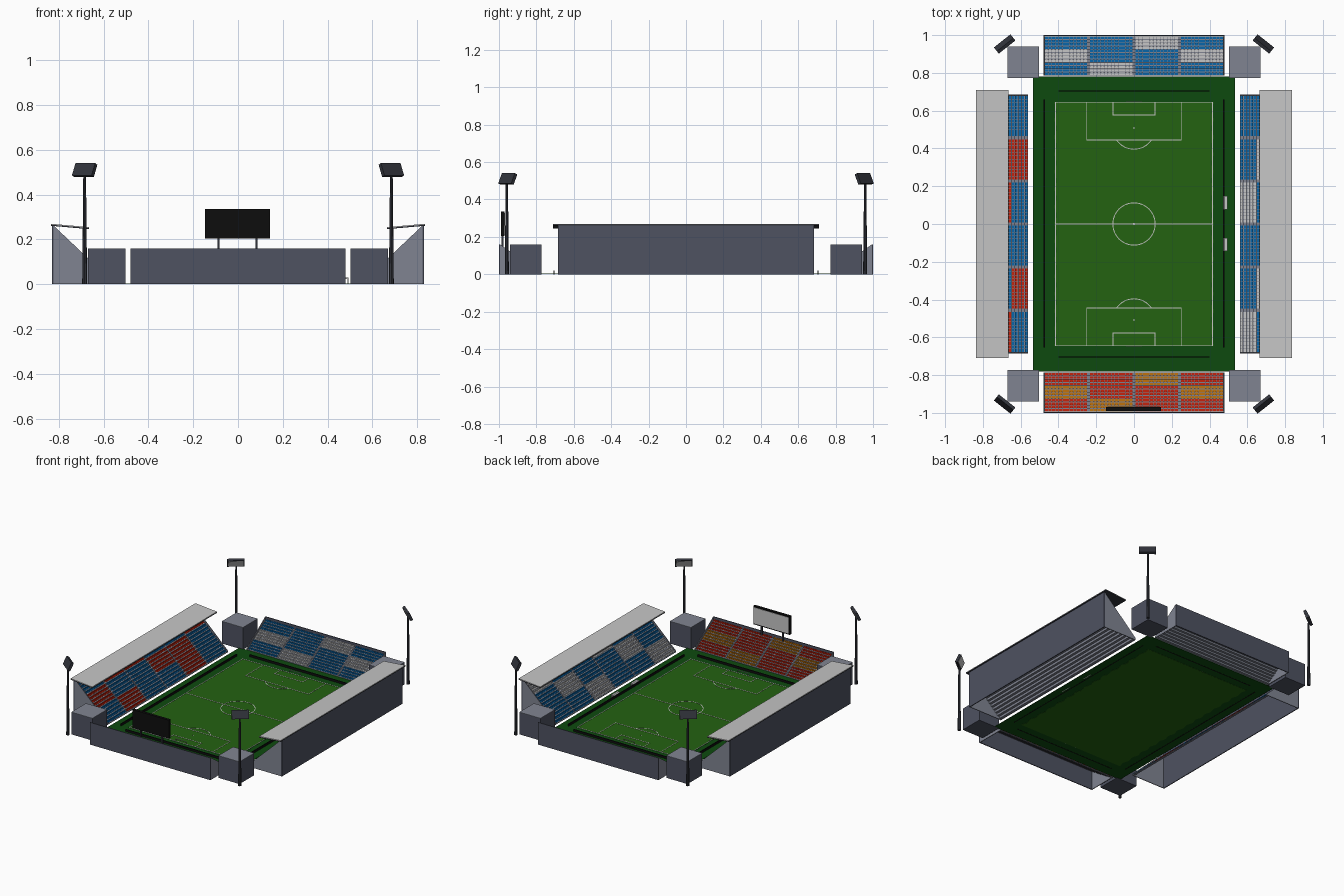
import bpy, bmesh, math
from mathutils import Matrix, Vector

if "Cube" in bpy.data.objects:
    bpy.data.objects.remove(bpy.data.objects["Cube"])

# ---- materials (sRGB 0-255 turned into linear) ----
COLORS = {
    "slate wall": (78, 82, 97), "light concrete": (128, 132, 145),
    "dark steel": (50, 52, 60), "pale grey": (198, 198, 198), "black": (13, 13, 13),
    "blue": (8, 102, 170), "red": (198, 34, 12), "orange": (192, 114, 12),
    "dark green": (13, 74, 15), "grass green": (35, 98, 17),
}
NAMES = list(COLORS)


def linear(c):
    c /= 255
    return c / 12.92 if c <= 0.04045 else ((c + 0.055) / 1.055) ** 2.4


MATS = []
for n, rgb in COLORS.items():
    m = bpy.data.materials.new(n)
    m.diffuse_color = (*[linear(c) for c in rgb], 1)
    m.use_nodes = True
    m.node_tree.nodes["Principled BSDF"].inputs["Base Color"].default_value = m.diffuse_color
    MATS.append(m)
I3 = Matrix.Identity(4)


class Part:
    """Collects solids in one mesh and turns them into a named object."""

    def __init__(self, name, matrix=I3):
        self.name, self.bm, self.mx, self.used = name, bmesh.new(), matrix, []

    def slot(self, mat):
        if mat not in self.used:
            self.used.append(mat)
        return self.used.index(mat)

    def face(self, verts, mat):
        f = self.bm.faces.new(verts)
        f.material_index = self.slot(mat)
        return f

    def box(self, lo, hi, mat, mx=I3):
        v = [self.bm.verts.new(mx @ Vector((x, y, z)))
             for x in (lo[0], hi[0]) for y in (lo[1], hi[1]) for z in (lo[2], hi[2])]
        for q in ((0, 1, 3, 2), (4, 6, 7, 5), (0, 4, 5, 1), (2, 3, 7, 6), (0, 2, 6, 4), (1, 5, 7, 3)):
            self.face([v[i] for i in q], mat)

    def prism(self, pts, axis, a, b, mat):
        """Extrude a closed 2D outline along x ('x': pts are y,z) or z ('z': pts are x,y)."""
        def put(p, t):
            return (t, p[0], p[1]) if axis == "x" else (p[0], p[1], t)
        r0 = [self.bm.verts.new(put(p, a)) for p in pts]
        r1 = [self.bm.verts.new(put(p, b)) for p in pts]
        self.face(r0[::-1], mat)
        self.face(r1, mat)
        for i in range(len(pts)):
            j = (i + 1) % len(pts)
            self.face([r0[i], r0[j], r1[j], r1[i]], mat)

    def done(self, recalc=True):
        if recalc:
            bmesh.ops.recalc_face_normals(self.bm, faces=self.bm.faces)
        me = bpy.data.meshes.new(self.name)
        self.bm.to_mesh(me)
        self.bm.free()
        for n in self.used:
            me.materials.append(MATS[NAMES.index(n)])
        ob = bpy.data.objects.new(self.name, me)
        ob.matrix_world = self.mx
        bpy.context.collection.objects.link(ob)
        return ob


# ---- ground: dark surround and scalloped grass field ----
p = Part("pitch_surround")
p.box((-0.535, -0.78, 0.001), (0.535, 0.78, 0.004), "dark green")
p.done()
p = Part("grass_field")
N = 112
side = [(0.415 + 0.006 * math.cos(i / N * 28 * math.pi), -0.645 + 1.29 * i / N) for i in range(N + 1)]
p.prism(side + [(-x, -y) for x, y in side], "z", 0, 0.006, "grass green")
p.done()

# ---- white markings ----
p = Part("pitch_markings")
W, Z0, Z1 = 0.0022, 0.0055, 0.0075


def line(x0, y0, x1, y1):
    p.box((min(x0, x1) - W, min(y0, y1) - W, Z0), (max(x0, x1) + W, max(y0, y1) + W, Z1), "pale grey")


def arc(cx, cy, r, a0, a1, n):
    ang = [a0 + (a1 - a0) * i / n for i in range(n + 1)]
    for a, b in zip(ang, ang[1:]):
        p.prism([(cx + q * math.cos(t), cy + q * math.sin(t))
                 for q, t in ((r - W, a), (r + W, a), (r + W, b), (r - W, b))], "z", Z0, Z1, "pale grey")


line(-0.415, 0, 0.415, 0)
arc(0, 0, 0.112, 0, 2 * math.pi, 48)
line(-0.002, -0.002, 0.002, 0.002)
for s in (-1, 1):
    line(s * 0.415, -0.645, s * 0.415, 0.645)
    line(-0.415, s * 0.645, 0.415, s * 0.645)
    for hw, y in ((0.25, 0.445), (0.112, 0.577)):       # penalty and goal boxes
        line(-hw, s * y, hw, s * y)
        for t in (-hw, hw):
            line(t, s * y, t, s * 0.645)
    line(-0.002, s * 0.508, 0.002, s * 0.508)
    h = math.asin(0.063 / 0.112)
    arc(0, s * 0.508, 0.112, -s * math.pi / 2 - math.pi / 2 + h, -s * math.pi / 2 + math.pi / 2 - h, 16)
p.done()

# ---- goals, advertising boards, dugouts ----
for s, n in ((-1, "front"), (1, "back")):
    p = Part(n + "_goal")
    for x in (-0.042, 0.042):
        p.box((x - 0.0015, s * 0.648 - 0.0015, 0), (x + 0.0015, s * 0.648 + 0.0015, 0.026), "pale grey")
    p.box((-0.042, s * 0.648 - 0.0015, 0.023), (0.042, s * 0.648 + 0.0015, 0.026), "pale grey")
    p.done()
p = Part("advertising_boards")
for s in (-1, 1):
    p.box((s * 0.475 - 0.003, -0.655, 0), (s * 0.475 + 0.003, 0.66, 0.02), "black")
    p.box((-0.40, s * 0.705 - 0.003, 0), (0.40, s * 0.705 + 0.003, 0.02), "black")
p.done()
for n, y in (("back_dugout", 0.112), ("front_dugout", -0.108)):
    p = Part(n)
    prof = [(0.473, 0.024), (0.480, 0.029), (0.494, 0.029), (0.494, 0), (0.489, 0), (0.489, 0.024)]
    p.mx = Matrix.Translation((0, y, 0)) @ Matrix.Rotation(-math.pi / 2, 4, 'Z')
    p.prism(prof, "x", -0.035, 0.035, "pale grey")
    p.done()


# ---- stands: local x runs along the stand, local y points away from the pitch ----
def stand(name, angle, half, d0, d1, height, rows, tiers, key):
    mx = Matrix.Rotation(angle, 4, 'Z')
    dd, dz = (d1 - d0 - 0.008) / rows, (height - 0.02) / rows
    # open-bottomed stepped terrace
    p = Part(name + "_terrace", mx)
    pts = [(d0, 0)]
    for i in range(rows):
        pts += [(d0 + i * dd, 0.004 + i * dz), (d0 + (i + 1) * dd, 0.004 + i * dz)]
    ring = [[p.bm.verts.new((x, *q)) for q in pts] for x in (-half, half)]
    for i in range(len(pts) - 1):
        p.face([ring[0][i], ring[1][i], ring[1][i + 1], ring[0][i + 1]], "light concrete")
    p.done(False)
    # back wall and sloped end walls
    p = Part(name + "_walls", mx)
    p.box((-half, d1 - 0.006, 0), (half, d1, height), "slate wall")
    for x in (-half, half - 0.005):
        p.prism([(d0, 0), (d1 - 0.006, 0), (d1 - 0.006, height), (d0, 0.012)], "x", x, x + 0.005, "light concrete")
    p.done()
    # seats in coloured blocks, leaving aisles between the blocks
    p = Part(name + "_seats", mx)
    cols = len(tiers[0])
    bw = 2 * half / cols
    per = 12
    sw = (bw - 0.014) / per
    for r in range(rows):
        y, z = d0 + r * dd, 0.004 + r * dz
        for c in range(cols):
            mat = key[tiers[r * len(tiers) // rows][c]]
            for k in range(per):
                x = -half + c * bw + 0.007 + k * sw
                p.box((x + 0.06 * sw, y + 0.22 * dd, z + 0.30 * dz), (x + 0.94 * sw, y + 0.85 * dd, z + 0.42 * dz), mat)
                p.box((x + 0.06 * sw, y + 0.85 * dd, z + 0.30 * dz), (x + 0.94 * sw, y + 0.98 * dd, z + 1.0 * dz), mat)
    p.done(False)


COOL = {"A": "blue", "B": "pale grey"}
END = ("ABAA", "BAAB", "AABA")
stand("back_stand", 0, 0.48, 0.785, 1.0, 0.16, 12, END, COOL)
stand("front_stand", math.pi, 0.48, 0.785, 1.0, 0.16, 12, END, {"A": "red", "B": "orange"})
stand("right_stand", -math.pi / 2, 0.685, 0.56, 0.83, 0.262, 15, ("AABAAB", "ABAABA", "BAABAA"), COOL)
stand("left_stand", math.pi / 2, 0.685, 0.56, 0.83, 0.262, 15, ("ABAABA", "BAABBA", "ABBAAB"),
      {"A": "blue", "B": "red"})

# ---- side roofs: pale top sheet over a dark plate ----
for name, ang in (("right_roof", -math.pi / 2), ("left_roof", math.pi / 2)):
    p = Part(name, Matrix.Rotation(ang, 4, 'Z'))
    p.prism([(0.665, 0.246), (0.836, 0.261), (0.836, 0.266), (0.665, 0.251)], "x", -0.71, 0.71, "dark steel")
    p.prism([(0.665, 0.251), (0.836, 0.266), (0.836, 0.270), (0.665, 0.255)], "x", -0.71, 0.71, "pale grey")
    p.done()

# ---- corner blocks and floodlights ----
for sx, nx in ((-1, "left"), (1, "right")):
    for sy, ny in ((-1, "front"), (1, "back")):
        p = Part(f"{ny}_{nx}_corner_block")
        xs, ys = sorted((sx * 0.502, sx * 0.67)), sorted((sy * 0.773, sy * 0.94))
        p.box((xs[0], ys[0], 0), (xs[1], ys[1], 0.157), "slate wall")
        p.box((xs[0], ys[0], 0.157), (xs[1], ys[1], 0.16), "light concrete")
        p.done()

        p = Part(f"{ny}_{nx}_floodlight")
        bmesh.ops.create_cone(p.bm, cap_ends=True, segments=8, radius1=0.011, radius2=0.006, depth=0.5,
                              matrix=Matrix.Translation((sx * 0.685, sy * 0.958, 0.25)))
        p.slot("dark steel")
        turn = math.atan2(-sx * 0.62, sy * 0.78)
        head = (Matrix.Translation((sx * 0.685, sy * 0.953, 0.51)) @ Matrix.Rotation(turn, 4, 'Z')
                @ Matrix.Rotation(math.radians(25), 4, 'X'))
        p.box((-0.056, -0.009, -0.03), (0.056, 0.009, 0.03), "dark steel", head)
        p.box((-0.05, -0.012, -0.024), (0.05, -0.009, 0.024), "pale grey", head)
        p.done()

# ---- scoreboard ----
p = Part("scoreboard")
p.box((-0.147, -0.99, 0.205), (0.143, -0.97, 0.337), "black")
p.box((-0.139, -0.97, 0.213), (0.135, -0.967, 0.329), "pale grey")
for x in (-0.087, 0.083):
    p.box((x - 0.005, -0.986, 0.14), (x + 0.005, -0.976, 0.206), "dark steel")
p.done()
